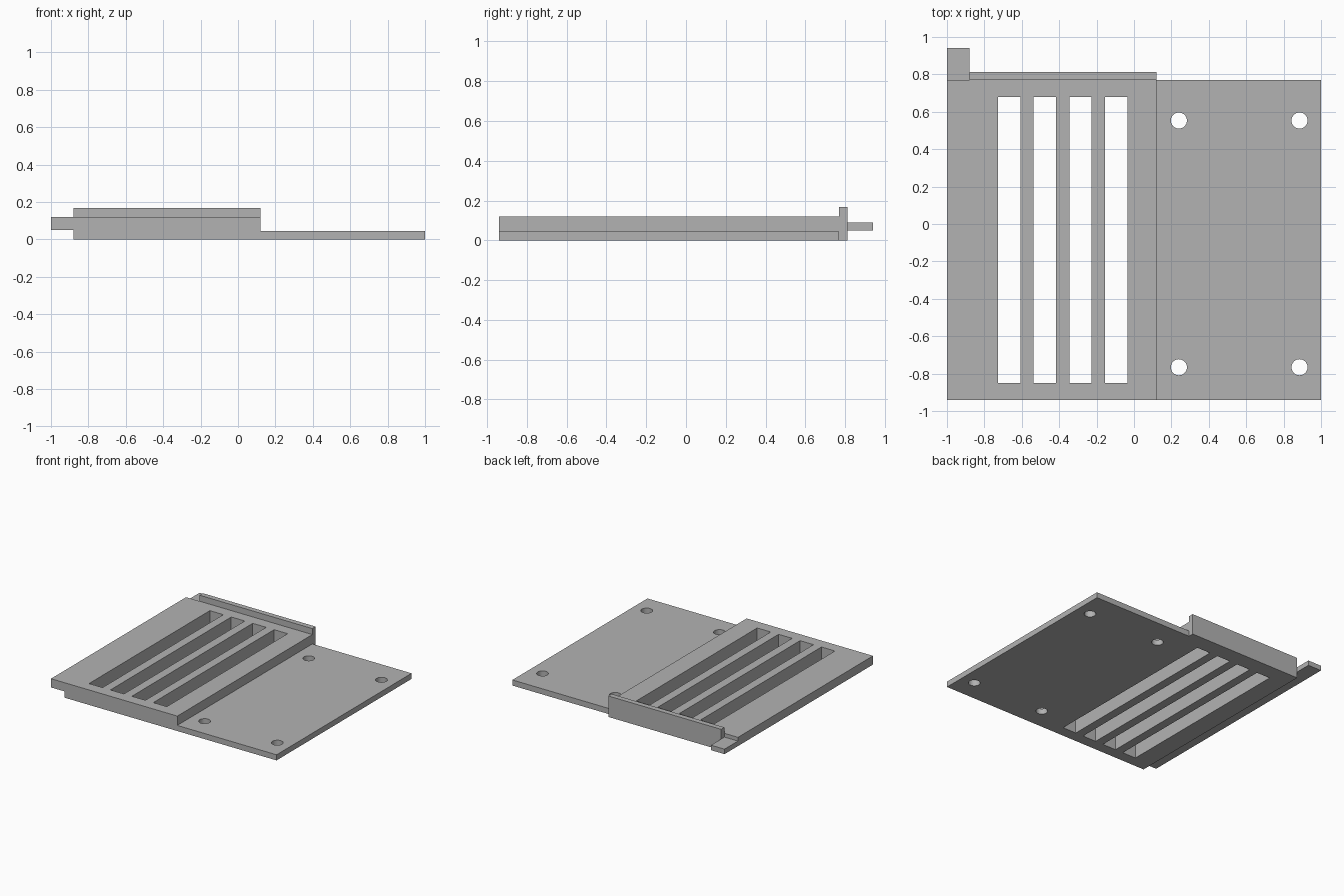
import bpy
import bmesh
from mathutils import Matrix

cube = bpy.data.objects.get("Cube")
if cube:
    bpy.data.objects.remove(cube, do_unlink=True)

grey = bpy.data.materials.new("plain grey")
grey.use_nodes = True
colour = (0.45, 0.45, 0.45, 1)
grey.diffuse_color = colour
grey.node_tree.nodes["Principled BSDF"].inputs["Base Color"].default_value = colour


def add_object(name, bm):
    bmesh.ops.recalc_face_normals(bm, faces=bm.faces)
    mesh = bpy.data.meshes.new(name)
    bm.to_mesh(mesh)
    bm.free()
    mesh.materials.append(grey)
    obj = bpy.data.objects.new(name, mesh)
    bpy.context.collection.objects.link(obj)
    return obj


def add_box(bm, x, y, z):
    size = Matrix.Diagonal((x[1] - x[0], y[1] - y[0], z[1] - z[0], 1))
    centre = Matrix.Translation((sum(x) / 2, sum(y) / 2, sum(z) / 2))
    bmesh.ops.create_cube(bm, size=1, matrix=centre @ size)


def box(name, x, y, z):
    bm = bmesh.new()
    add_box(bm, x, y, z)
    return add_object(name, bm)


FRONT, BACK = -0.94, 0.77
LEDGE, STEP = -0.88, 0.12      # sides of the raised block
TOP, UNDERCUT, THIN = 0.12, 0.05, 0.045

# Stepped base plate: one profile drawn along its length
profile = [(LEDGE, 0), (1, 0), (1, THIN), (STEP, THIN), (STEP, TOP),
           (-1, TOP), (-1, UNDERCUT), (LEDGE, UNDERCUT)]
bm = bmesh.new()
face = bm.faces.new([bm.verts.new((x, FRONT, z)) for x, z in profile])
result = bmesh.ops.extrude_face_region(bm, geom=[face])
moved = [v for v in result["geom"] if isinstance(v, bmesh.types.BMVert)]
bmesh.ops.translate(bm, verts=moved, vec=(0, BACK - FRONT, 0))
base = add_object("base_plate", bm)

# Cutter for the four long slots and the four screw holes
bm = bmesh.new()
for i in range(4):
    left = -0.726 + i * 0.19
    add_box(bm, (left, left + 0.12), (-0.85, 0.68), (-0.1, 0.3))
for x in (0.24, 0.885):
    for y in (-0.766, 0.553):
        bmesh.ops.create_cone(bm, cap_ends=True, segments=32, radius1=0.043,
                              radius2=0.043, depth=0.4,
                              matrix=Matrix.Translation((x, y, 0)))
cutter = add_object("opening_cutter", bm)
cutter.hide_render = True
cutter.hide_viewport = True
cutter.display_type = 'WIRE'

cut = base.modifiers.new("openings", 'BOOLEAN')
cut.operation = 'DIFFERENCE'
cut.solver = 'EXACT'
cut.object = cutter

# Upright lip along the back of the raised block, and the corner tab
box("back_lip", (LEDGE, STEP), (BACK, 0.812), (0, 0.168))
box("corner_tab", (-1, LEDGE), (BACK, 0.94), (UNDERCUT, 0.09))
